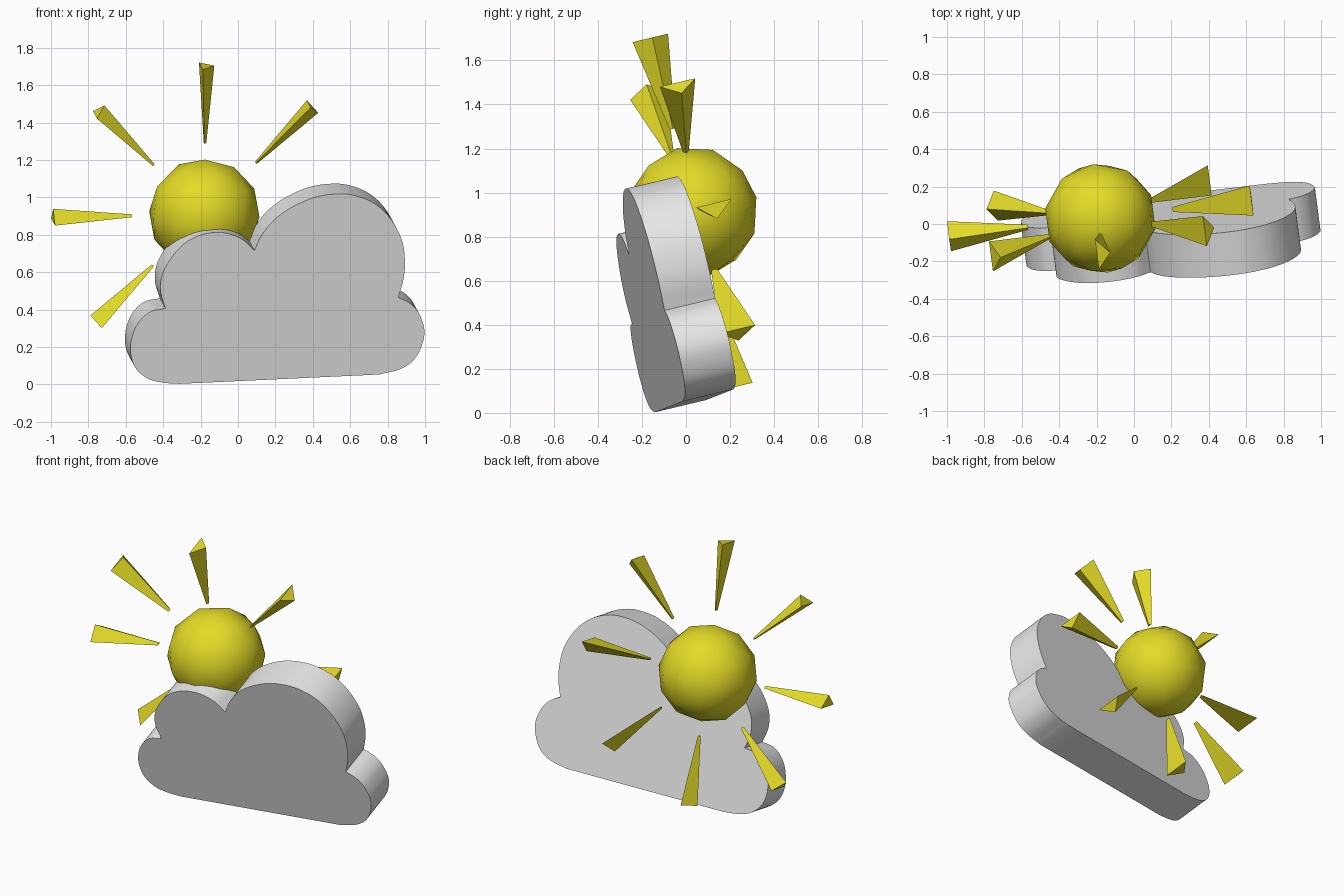
import bpy, bmesh, math
from mathutils import Vector, Matrix

if "Cube" in bpy.data.objects:
    bpy.data.objects.remove(bpy.data.objects["Cube"])


def material(name, rgb):
    m = bpy.data.materials.new(name)
    m.diffuse_color = (*rgb, 1)
    m.use_nodes = True
    m.node_tree.nodes["Principled BSDF"].inputs["Base Color"].default_value = m.diffuse_color
    return m


yellow = material("sun yellow", (0.77, 0.71, 0.02))
white = material("cloud white", (0.8, 0.8, 0.8))

# Shared tilted frame: N points to the back, U up, R right
N = Vector((-0.126, 0.966, 0.231)).normalized()
U = Vector((0.0125, -0.275, 0.96))
U = (U - N * U.dot(N)).normalized()
R = N.cross(U)
SUN = Vector((-0.18, 0.03, 0.91))


def finish(bm, name, mat):
    bmesh.ops.recalc_face_normals(bm, faces=bm.faces[:])
    me = bpy.data.meshes.new(name)
    bm.to_mesh(me)
    bm.free()
    me.materials.append(mat)
    ob = bpy.data.objects.new(name, me)
    bpy.context.collection.objects.link(ob)
    return ob


def smooth_curve(pts, steps=6):
    """Catmull-Rom curve through pts, leaving out the last point."""
    p = [Vector(q) for q in pts]
    p = [2 * p[0] - p[1]] + p + [2 * p[-1] - p[-2]]
    out = []
    for a, b, c, d in zip(p, p[1:], p[2:], p[3:]):
        for i in range(steps):
            t = i / steps
            out.append(0.5 * (2 * b + (c - a) * t + (2 * a - 5 * b + 4 * c - d) * t * t
                              + (3 * b - a - 3 * c + d) * t ** 3))
    return out


# Cloud: four lobes meeting at sharp notches, extruded along N
lobes = [
    [(-.388, .406), (-.475, .385), (-.545, .31), (-.575, .2), (-.555, .1),
     (-.49, .035), (-.405, .01), (-.313, .003)],
    [(-.313, .003), (.756, .053)],
    [(.756, .053), (.875, .085), (.955, .15), (.997, .27), (.97, .375),
     (.92, .433), (.858, .465)],
    [(.858, .465), (.886, .57), (.892, .668), (.875, .775), (.815, .887),
     (.73, .967), (.623, 1.01), (.527, 1.018), (.41, 1.0), (.286, .946),
     (.19, .876), (.126, .796), (.088, .716)],
    [(.088, .716), (.024, .775), (-.056, .807), (-.126, .812), (-.206, .796),
     (-.286, .753), (-.355, .678), (-.404, .588), (-.414, .497), (-.388, .406)],
]
bm = bmesh.new()
outline = [q for lobe in lobes for q in smooth_curve(lobe)]
front = [bm.verts.new((x, -0.098 + 0.130 * x - 0.239 * z, z)) for x, z in outline]
face = bm.faces.new(front)
ext = bmesh.ops.extrude_face_region(bm, geom=[face], use_keep_orig=True)
new = [v for v in ext["geom"] if isinstance(v, bmesh.types.BMVert)]
bmesh.ops.translate(bm, verts=new, vec=N * 0.238)
cloud = finish(bm, "cloud", white)
bpy.context.view_layer.objects.active = cloud
cloud.select_set(True)
bpy.ops.object.shade_smooth_by_angle(angle=math.radians(30))
cloud.select_set(False)

# Sun ball: coarse smooth-shaded sphere in the tilted frame
bm = bmesh.new()
frame = Matrix((R, N, U)).transposed().to_4x4()
bmesh.ops.create_icosphere(bm, subdivisions=2, radius=0.3,
                           matrix=Matrix.Translation(SUN) @ frame)
for f in bm.faces:
    f.smooth = True
finish(bm, "sun_ball", yellow)

# Rays: eight flattened three-sided tapers widening outward
for k in range(8):
    a = k * math.pi / 4
    out = U * math.cos(a) + R * math.sin(a)
    side = R * math.cos(a) - U * math.sin(a)
    bm = bmesh.new()
    rings = []
    for dist, r in ((0.39, 0.016), (0.815, 0.096)):
        rings.append([bm.verts.new(SUN + out * dist
                                   + side * 0.5 * r * math.cos(b) + N * r * math.sin(b))
                      for b in (0, math.tau / 3, 2 * math.tau / 3)])
    inner, outer = rings
    bm.faces.new(inner)
    bm.faces.new(outer)
    for i in range(3):
        j = (i + 1) % 3
        bm.faces.new((inner[i], inner[j], outer[j], outer[i]))
    finish(bm, f"sun_ray_{k + 1}", yellow)
